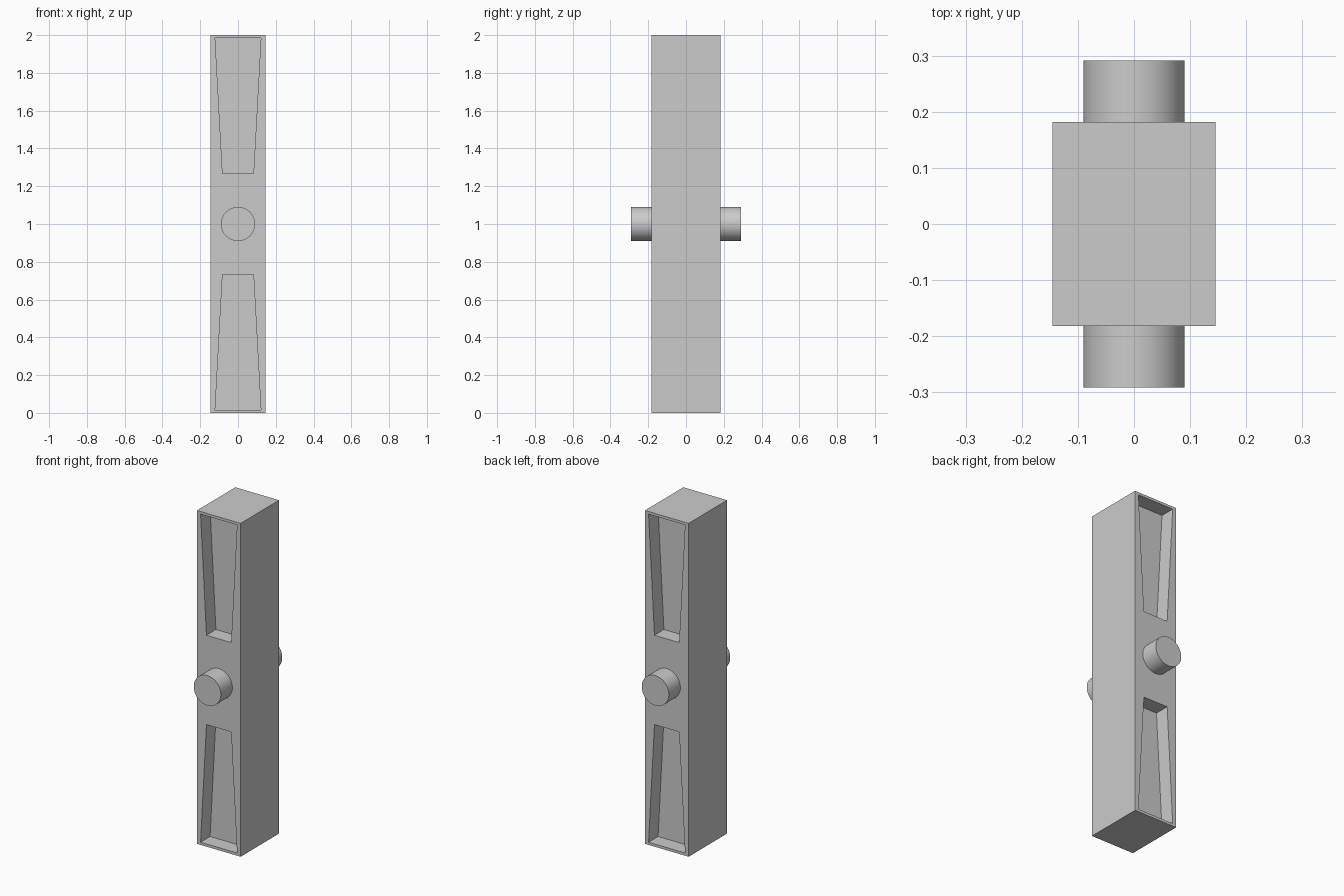
import bpy, bmesh, math

if "Cube" in bpy.data.objects:
    bpy.data.objects.remove(bpy.data.objects["Cube"])

HALF_X, HALF_Y, HEIGHT = 0.145, 0.182, 2.0
MID = HEIGHT / 2
POCKET_DEPTH = 0.09
PIN_RADIUS, PIN_END = 0.09, 0.291


def prism(name, profile, y0, y1):
    """Extrude an (x, z) outline along y."""
    bm = bmesh.new()
    face = bm.faces.new([bm.verts.new((x, y0, z)) for x, z in profile])
    out = bmesh.ops.extrude_face_region(bm, geom=[face])
    moved = [g for g in out["geom"] if isinstance(g, bmesh.types.BMVert)]
    bmesh.ops.translate(bm, verts=moved, vec=(0, y1 - y0, 0))
    bmesh.ops.recalc_face_normals(bm, faces=bm.faces)
    mesh = bpy.data.meshes.new(name)
    bm.to_mesh(mesh)
    bm.free()
    obj = bpy.data.objects.new(name, mesh)
    bpy.context.collection.objects.link(obj)
    return obj


def activate(obj):
    bpy.ops.object.select_all(action='DESELECT')
    obj.select_set(True)
    bpy.context.view_layer.objects.active = obj


# Upright rectangular bar
body = prism("body", [(-HALF_X, 0), (HALF_X, 0), (HALF_X, HEIGHT), (-HALF_X, HEIGHT)],
             -HALF_Y, HALF_Y)

# Tapered pockets: upper and lower, front and back
for side in (-1, 1):
    for end in (-1, 1):
        near, far = MID + end * 0.268, MID + end * 0.984
        outline = [(-0.082, near), (0.082, near), (0.121, far), (-0.121, far)]
        cutter = prism("pocket_cutter", outline,
                       side * (HALF_Y - POCKET_DEPTH), side * (HALF_Y + 0.1))
        cutter.hide_render = True
        cut = body.modifiers.new("pocket", 'BOOLEAN')
        cut.operation = 'DIFFERENCE'
        cut.solver = 'EXACT'
        cut.object = cutter
        activate(body)
        bpy.ops.object.modifier_apply(modifier=cut.name)
        bpy.data.objects.remove(cutter, do_unlink=True)

# Round pivot pins on the front and back
for name, side in (("front_pin", -1), ("back_pin", 1)):
    bpy.ops.mesh.primitive_cylinder_add(
        vertices=64, radius=PIN_RADIUS, depth=PIN_END - HALF_Y,
        location=(0, side * (PIN_END + HALF_Y) / 2, MID),
        rotation=(math.pi / 2, 0, 0))
    pin = bpy.context.object
    pin.name = name
    bpy.ops.object.shade_smooth_by_angle(angle=math.radians(30))
